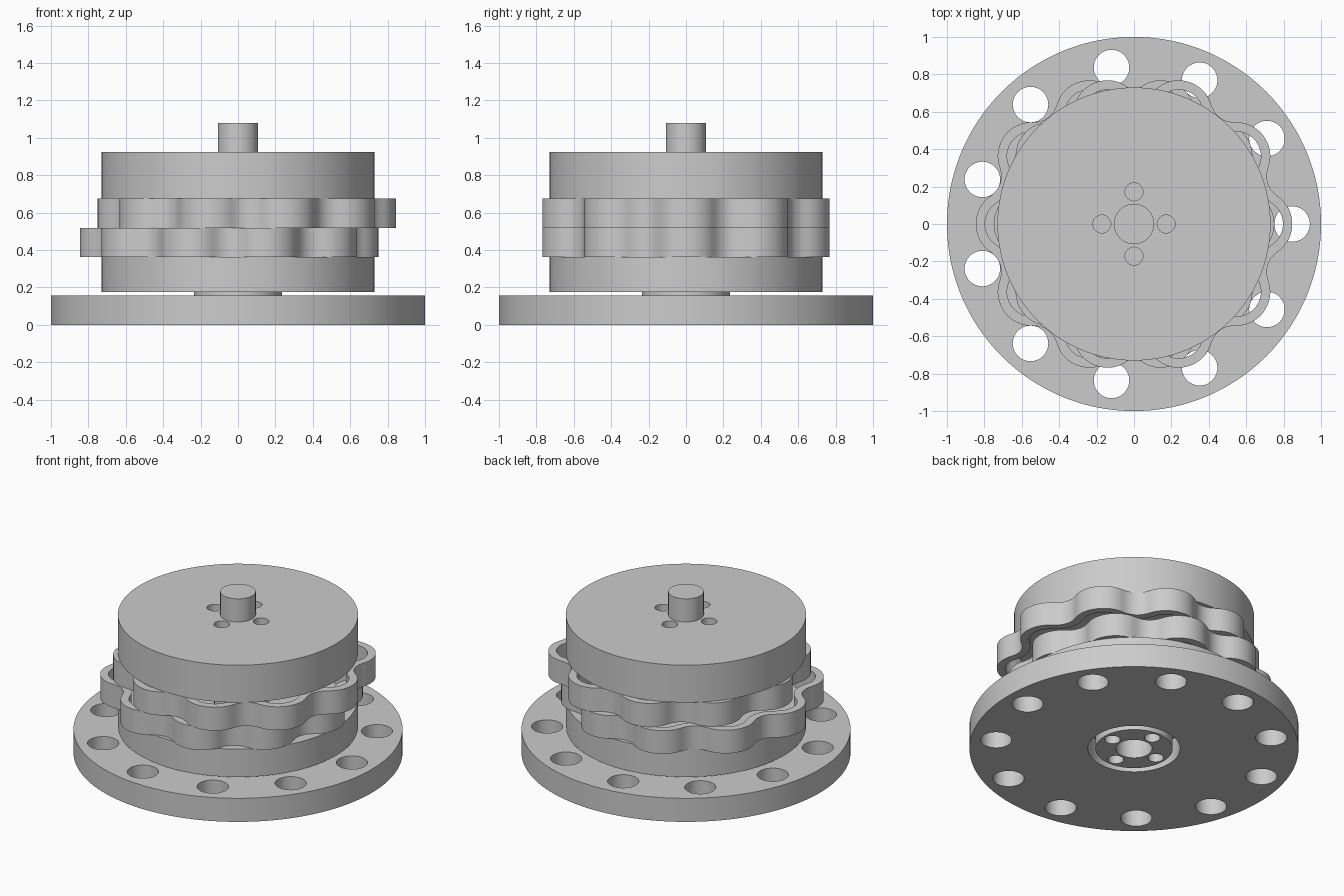
import bpy, bmesh, math
from mathutils import Matrix, Vector

cube = bpy.data.objects.get("Cube")
if cube:
    bpy.data.objects.remove(cube, do_unlink=True)

GREY = (0.6, 0.6, 0.6, 1)
metal = bpy.data.materials.new("grey_metal")
metal.use_nodes = True
metal.diffuse_color = GREY
metal.node_tree.nodes["Principled BSDF"].inputs["Base Color"].default_value = GREY


def finish(bm, name):
    bmesh.ops.recalc_face_normals(bm, faces=bm.faces)
    mesh = bpy.data.meshes.new(name)
    bm.to_mesh(mesh)
    bm.free()
    mesh.materials.append(metal)
    obj = bpy.data.objects.new(name, mesh)
    bpy.context.collection.objects.link(obj)
    return obj


def activate(obj):
    bpy.ops.object.select_all(action="DESELECT")
    obj.select_set(True)
    bpy.context.view_layer.objects.active = obj


def smooth(obj):
    activate(obj)
    bpy.ops.object.shade_smooth_by_angle(angle=math.radians(35))


def cylinders(name, specs, segments=128):
    """Each spec is (x, y, radius, bottom, top)."""
    bm = bmesh.new()
    for x, y, r, z0, z1 in specs:
        bmesh.ops.create_cone(bm, cap_ends=True, segments=segments, radius1=r, radius2=r,
                              depth=z1 - z0, matrix=Matrix.Translation((x, y, (z0 + z1) / 2)))
    return finish(bm, name)


def boolean(obj, other, operation):
    mod = obj.modifiers.new(operation.lower(), "BOOLEAN")
    mod.operation = operation
    mod.solver = "EXACT"
    mod.object = other
    activate(obj)
    bpy.ops.object.modifier_apply(modifier=mod.name)
    bpy.data.objects.remove(other, do_unlink=True)


def circle_of(count, radius):
    return [(radius * math.cos(i * math.tau / count), radius * math.sin(i * math.tau / count))
            for i in range(count)]


PIN_RING, PIN_R, PINS = 0.845, 0.095, 11
OFFSET, WALL = 0.048, 0.05
bolts = circle_of(4, 0.172)

# Base flange with its ring of holes and centre bore
base = cylinders("base_flange", [(0, 0, 1, 0, 0.158)], 192)
holes = [(x, y, PIN_R, -0.1, 0.3) for x, y in circle_of(PINS, PIN_RING)]
boolean(base, cylinders("cutter", holes + [(0, 0, 0.28, -0.1, 0.3)], 64), "DIFFERENCE")
smooth(base)

# Lower carrier disk with a hub that drops into the base bore
lower = cylinders("lower_carrier", [(0, 0, 0.73, 0.175, 0.362)])
boolean(lower, cylinders("hub", [(0, 0, 0.235, 0, 0.25)]), "UNION")
sockets = [(x, y, 0.048, -0.1, 0.2) for x, y in bolts]
boolean(lower, cylinders("cutter", sockets + [(0, 0, 0.11, -0.1, 0.25)], 48), "DIFFERENCE")
smooth(lower)

# Upper carrier disk with blind bolt sockets
upper = cylinders("upper_carrier", [(0, 0, 0.73, 0.675, 0.925)])
sockets = [(x, y, 0.048, 0.82, 1) for x, y in bolts]
boolean(upper, cylinders("cutter", sockets, 48), "DIFFERENCE")
smooth(upper)

# Drive shaft and the four pins between the carriers
smooth(cylinders("drive_shaft", [(0, 0, 0.108, 0.3, 1.08)], 64))
smooth(cylinders("carrier_pins", [(x, y, 0.046, 0.3, 0.75) for x, y in bolts], 32))


def cycloid(inset, steps=480):
    """Ten-lobed cycloidal outline, moved inwards by the inset."""
    points = []
    for i in range(steps):
        t = i * math.tau / steps
        k = PINS * t
        p = Vector((PIN_RING * math.cos(t) + OFFSET * math.cos(k),
                    PIN_RING * math.sin(t) + OFFSET * math.sin(k)))
        n = Vector((PIN_RING * math.cos(t) + PINS * OFFSET * math.cos(k),
                    PIN_RING * math.sin(t) + PINS * OFFSET * math.sin(k))).normalized()
        points.append(p - n * inset)
    return points


# Two hollow lobed rings, set off to opposite sides
def lobed_ring(name, shift, z0, z1):
    bm = bmesh.new()
    outer, inner = cycloid(PIN_R), cycloid(PIN_R + WALL)
    loops = [[bm.verts.new((p.x + shift, p.y, z)) for p in outline]
             for outline, z in ((outer, z0), (outer, z1), (inner, z1), (inner, z0))]
    count = len(outer)
    for a, b in zip(loops, loops[1:] + loops[:1]):
        for i in range(count):
            j = (i + 1) % count
            bm.faces.new((a[i], a[j], b[j], b[i]))
    smooth(finish(bm, name))


lobed_ring("lower_lobed_ring", -OFFSET, 0.362, 0.518)
lobed_ring("upper_lobed_ring", OFFSET, 0.518, 0.675)
